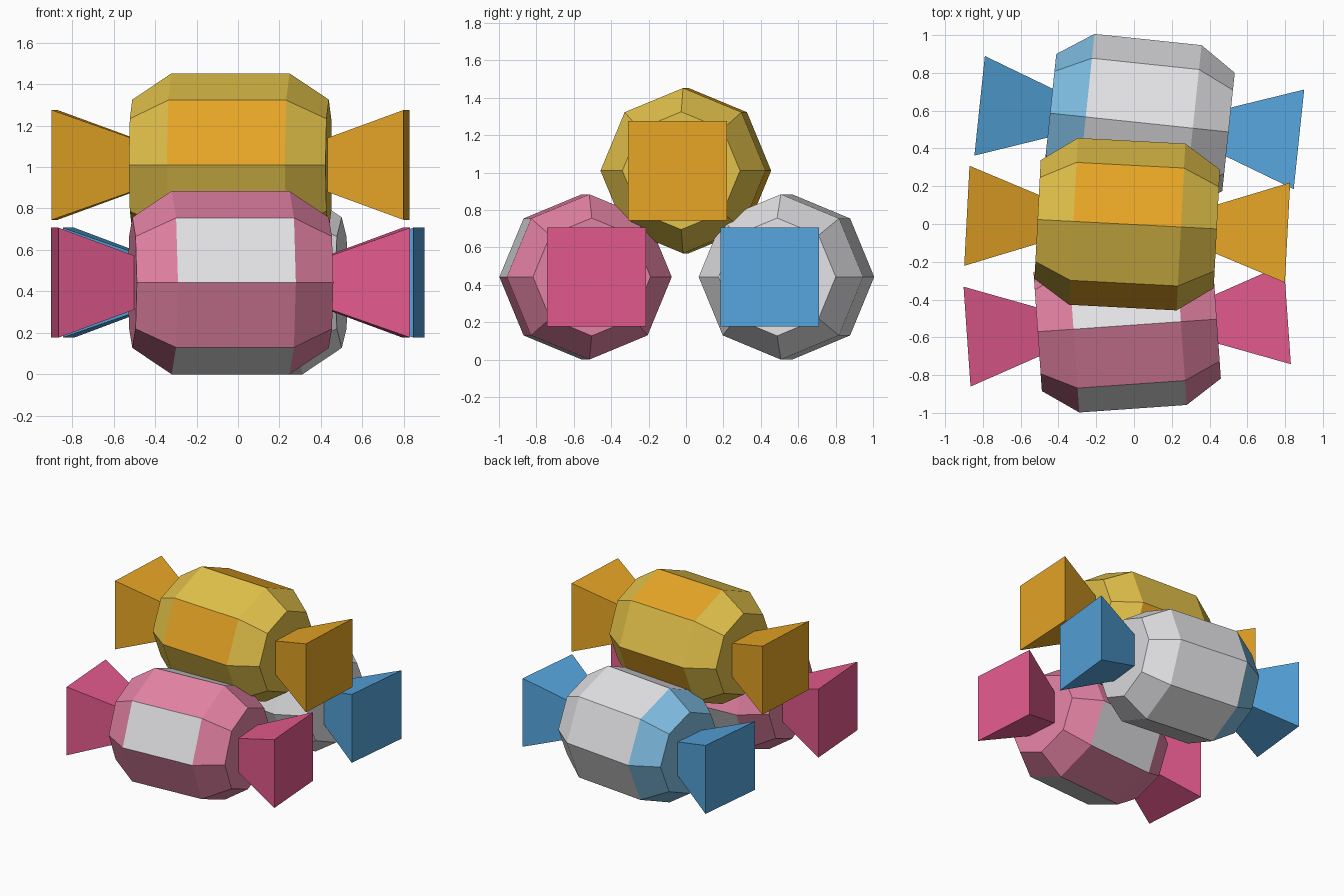
import bpy, bmesh, math
from mathutils import Matrix

if "Cube" in bpy.data.objects:
    bpy.data.objects.remove(bpy.data.objects["Cube"])


def srgb(h):
    out = []
    for i in (0, 2, 4):
        c = int(h[i:i + 2], 16) / 255
        out.append(c / 12.92 if c <= 0.04045 else ((c + 0.055) / 1.055) ** 2.4)
    return (*out, 1.0)


def material(name, hex_colour):
    m = bpy.data.materials.new(name)
    m.diffuse_color = srgb(hex_colour)
    m.use_nodes = True
    m.node_tree.nodes["Principled BSDF"].inputs["Base Color"].default_value = m.diffuse_color
    return m


YELLOW = material("yellow", "E2C14A")
ORANGE = material("orange", "E6A526")
PINK = material("light pink", "E583A5")
ROSE = material("rose", "E35A8D")
WHITE = material("white", "E2E2E5")
SKY = material("light blue", "80BEE3")
BLUE = material("blue", "55A4DC")


def make_object(name, bm, mats, place):
    bmesh.ops.recalc_face_normals(bm, faces=bm.faces)
    me = bpy.data.meshes.new(name)
    bm.to_mesh(me)
    bm.free()
    for m in mats:
        me.materials.append(m)
    ob = bpy.data.objects.new(name, me)
    ob.matrix_world = place
    bpy.context.collection.objects.link(ob)
    return ob


def loft(bm, sections, sides, start):
    """Skin regular rings (x, radius) along x, cap both ends; return side faces by band."""
    rings = []
    for x, r in sections:
        angles = [start + i * math.tau / sides for i in range(sides)]
        rings.append([bm.verts.new((x, -r * math.sin(a), r * math.cos(a))) for a in angles])
    bands = []
    for a, b in zip(rings, rings[1:]):
        bands.append([bm.faces.new((a[i], a[(i + 1) % sides], b[(i + 1) % sides], b[i]))
                      for i in range(sides)])
    caps = [bm.faces.new(rings[0]), bm.faces.new(rings[-1])]
    return bands, caps


def candy(name, centre, degrees, mats, end_mat, striped):
    place = Matrix.Translation(centre) @ Matrix.Rotation(math.radians(degrees), 4, 'Z')

    # eight-sided body with chamfered ends
    bm = bmesh.new()
    bands, caps = loft(bm, [(-0.475, 0.315), (-0.285, 0.442), (0.285, 0.442), (0.475, 0.315)], 8, 0)
    if striped:
        for face in bands[1][1::2]:      # every other long panel
            face.material_index = 1
    else:
        for face in bands[0] + caps[:1]:  # one tinted end
            face.material_index = 1
    make_object(name + "_body", bm, mats, place)

    # flared square wrapper ends
    for side, s in (("left", -1), ("right", 1)):
        bm = bmesh.new()
        k = math.sqrt(2)
        loft(bm, [(s * 0.474, 0.13 * k), (s * 0.85, 0.265 * k)], 4, math.pi / 4)
        make_object(f"{name}_wrapper_{side}", bm, [end_mat], place)


candy("yellow_candy", (-0.036, -0.001, 1.01), -3, [YELLOW, ORANGE], ORANGE, True)
candy("pink_candy", (-0.036, -0.537, 0.442), 4, [PINK, WHITE], ROSE, True)
candy("white_candy", (0.028, 0.537, 0.442), -6, [WHITE, SKY], BLUE, False)
